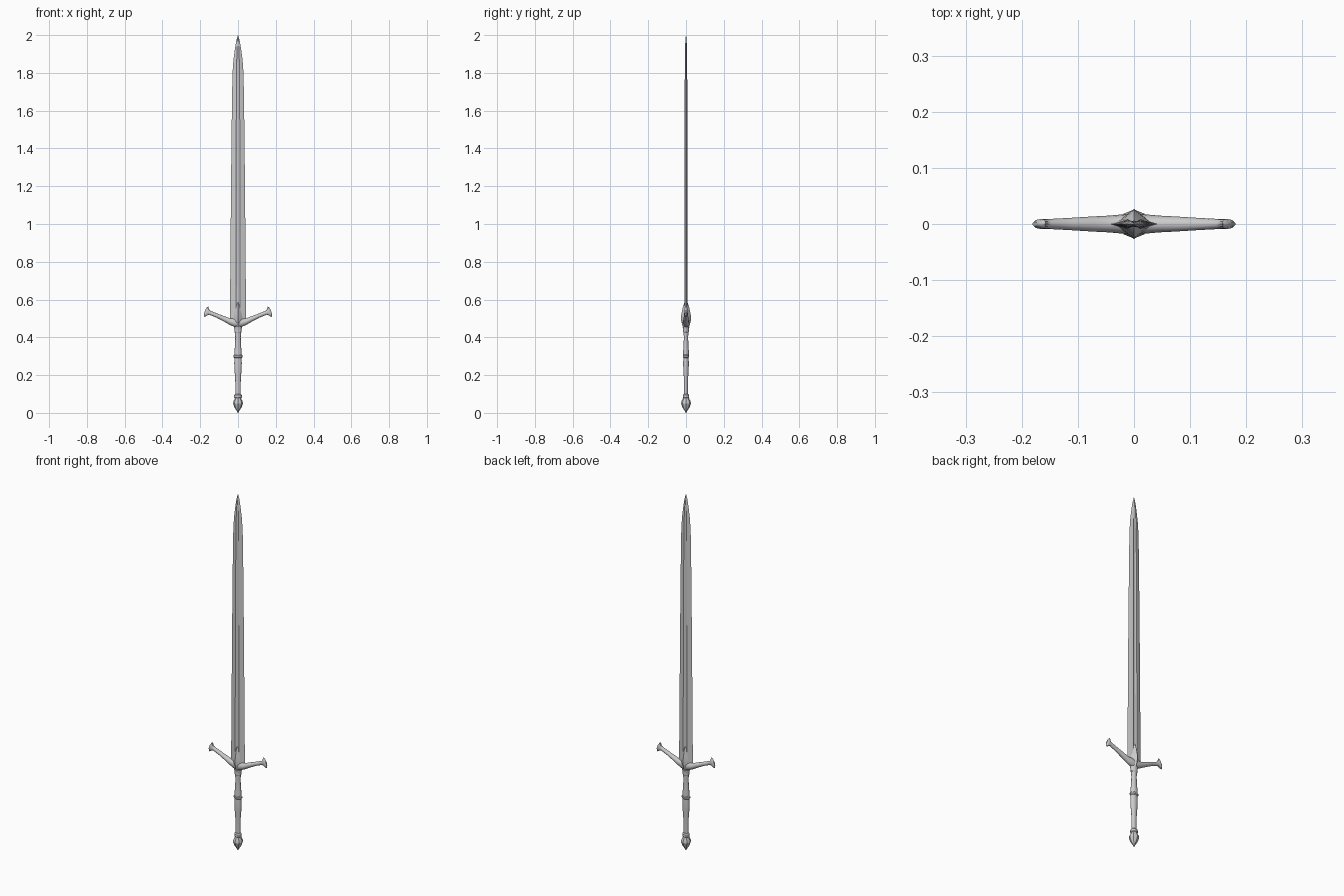
import bpy, bmesh, math
from mathutils import Vector


def loft(name, rings, angle=30):
    """Skin a list of equal-length point rings and cap both ends."""
    bm = bmesh.new()
    loops = [[bm.verts.new(p) for p in ring] for ring in rings]
    n = len(loops[0])
    for a, b in zip(loops, loops[1:]):
        for i in range(n):
            j = (i + 1) % n
            bm.faces.new((a[i], a[j], b[j], b[i]))
    bm.faces.new(loops[0][::-1])
    bm.faces.new(loops[-1])
    bmesh.ops.recalc_face_normals(bm, faces=bm.faces)
    me = bpy.data.meshes.new(name)
    bm.to_mesh(me)
    bm.free()
    ob = bpy.data.objects.new(name, me)
    bpy.context.collection.objects.link(ob)
    bpy.context.view_layer.objects.active = ob
    ob.select_set(True)
    bpy.ops.object.shade_smooth_by_angle(angle=math.radians(angle))
    ob.select_set(False)
    return ob


def ellipse(z, rx, ry, sides):
    return [(rx * math.cos(2 * math.pi * i / sides),
             ry * math.sin(2 * math.pi * i / sides), z) for i in range(sides)]


def turned(name, profile, sides=20, depth=1.0, angle=30):
    """Stack of rings along z from (z, radius) pairs; depth squashes y."""
    return loft(name, [ellipse(z, r, r * depth, sides) for z, r in profile], angle)


# Blade: fullered diamond section, tapering to a curved point
def blade_ring(z, w, t):
    half = [(1, 0), (0.42, 0.9), (0.28, 1), (0.16, 0.7), (0, 0.6),
            (-0.16, 0.7), (-0.28, 1), (-0.42, 0.9)]
    pts = half + [(-x, -y) for x, y in half]
    return [(x * w, y * t, z) for x, y in pts]


blade = [(0.47, 0.043, 0.009), (1.2, 0.037, 0.008), (1.65, 0.032, 0.007),
         (1.8, 0.029, 0.0065), (1.87, 0.024, 0.006), (1.93, 0.016, 0.005),
         (1.97, 0.009, 0.0035), (2.0, 0.0005, 0.0005)]
loft("blade", [blade_ring(*s) for s in blade], 15)


# Crossguard: sections given by top point, bottom point and half depth
def guard_ring(top, bottom, hy, side, sides=12):
    a, b = Vector((top[0], 0, top[1])), Vector((bottom[0], 0, bottom[1]))
    mid, up = (a + b) / 2, (a - b) / 2
    ring = []
    for i in range(sides):
        t = 2 * math.pi * i / sides
        p = mid + up * math.cos(t)
        ring.append((side * p.x, hy * math.sin(t), p.z))
    return ring


arm = [((0.0, 0.503), (0.0, 0.453), 0.018),
       ((0.022, 0.500), (0.022, 0.456), 0.017),
       ((0.042, 0.500), (0.045, 0.467), 0.015),
       ((0.070, 0.511), (0.075, 0.484), 0.0135),
       ((0.110, 0.526), (0.115, 0.505), 0.011),
       ((0.147, 0.541), (0.153, 0.520), 0.009),
       ((0.154, 0.549), (0.163, 0.516), 0.009),
       ((0.157, 0.564), (0.175, 0.508), 0.009),
       ((0.163, 0.560), (0.179, 0.510), 0.008),
       ((0.172, 0.548), (0.181, 0.523), 0.004)]
left = [guard_ring(*s, -1) for s in arm[:0:-1]]
right = [guard_ring(*s, 1) for s in arm]
loft("crossguard", left + right, 35)

# Ridged centre block of the guard, rising to a point over the blade
block = [(0.449, 0.017, 0.014), (0.47, 0.030, 0.021), (0.495, 0.033, 0.027),
         (0.52, 0.029, 0.025), (0.55, 0.022, 0.019), (0.57, 0.014, 0.014),
         (0.584, 0.004, 0.008)]
loft("guard_centre", [ellipse(z, x, y, 4) for z, x, y in block], 25)

# Grip: two swelling sections with collars and a middle ring
turned("upper_grip", [(0.30, 0.019), (0.325, 0.019), (0.36, 0.0155),
                      (0.40, 0.0145), (0.435, 0.016)], depth=0.8)
turned("lower_grip", [(0.09, 0.0135), (0.14, 0.0135), (0.19, 0.0155),
                      (0.23, 0.019), (0.265, 0.020), (0.30, 0.018)], depth=0.75)
turned("middle_ring", [(0.291, 0.019), (0.296, 0.024), (0.304, 0.024),
                       (0.309, 0.019)], depth=0.7)
turned("upper_collar", [(0.425, 0.016), (0.429, 0.019), (0.445, 0.019),
                        (0.455, 0.022)], depth=0.8)
turned("lower_collar", [(0.078, 0.016), (0.082, 0.020), (0.094, 0.020),
                        (0.10, 0.015)], depth=0.85)

# Faceted pommel
turned("pommel", [(0.0, 0.001), (0.008, 0.005), (0.03, 0.019), (0.05, 0.026),
                  (0.062, 0.024), (0.072, 0.018), (0.082, 0.016)],
       sides=8, angle=25)
